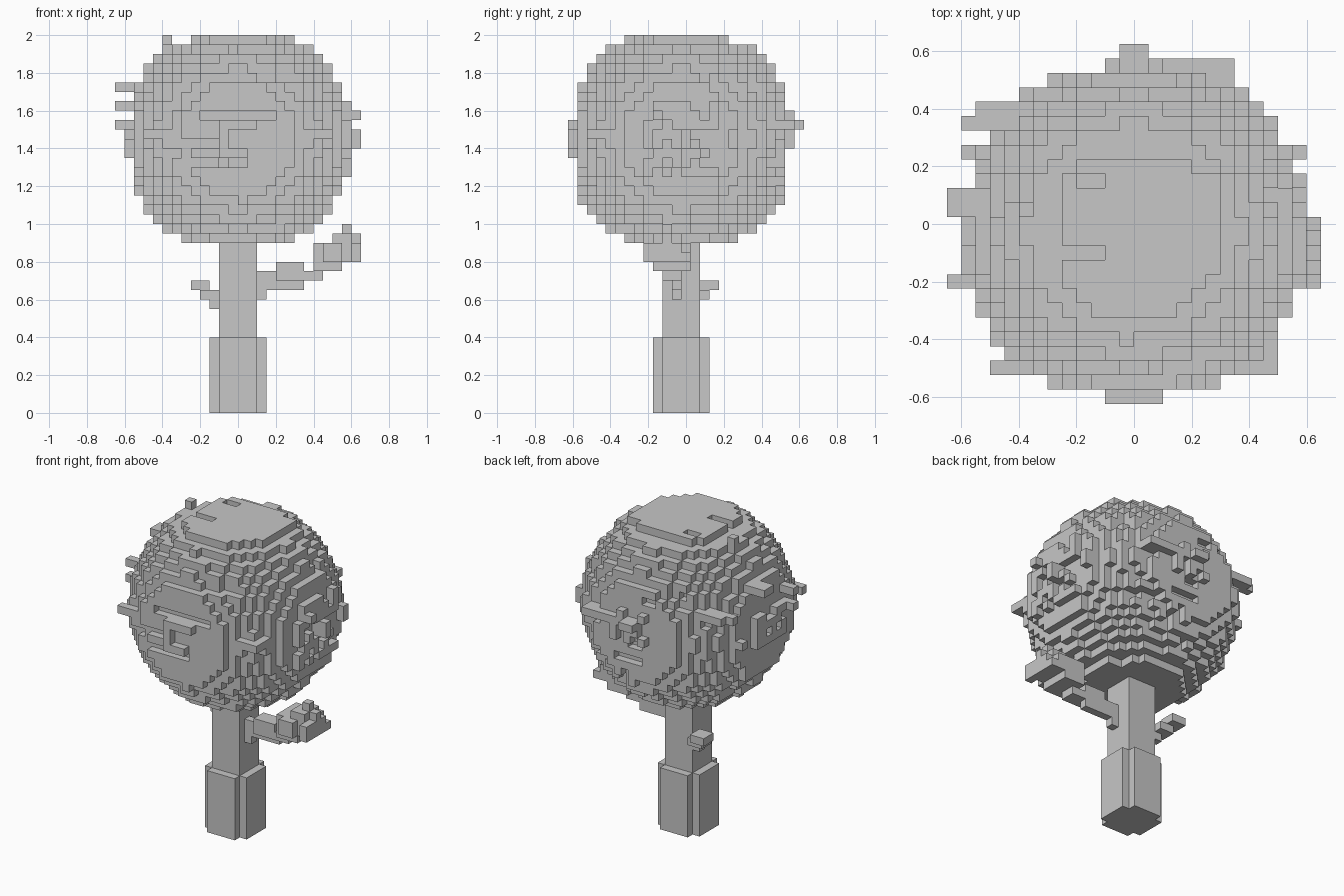
import bpy
import bmesh
import math
import random
from mathutils import Vector

random.seed(11)
U = 0.05  # edge of one cube

cube = bpy.data.objects.get("Cube")
if cube:
    bpy.data.objects.remove(cube, do_unlink=True)

GREY = (0.57, 0.57, 0.57, 1.0)
grey = bpy.data.materials.new("plain_grey")
grey.use_nodes = True
grey.diffuse_color = GREY
grey.node_tree.nodes["Principled BSDF"].inputs["Base Color"].default_value = GREY


def block(x0, x1, y0, y1, z0, z1, keep=1.0):
    """Set of cube cells filling a box, optionally thinned at random."""
    return {(x, y, z) for x in range(x0, x1) for y in range(y0, y1)
            for z in range(z0, z1) if random.random() < keep}


def build(name, cells):
    """Skin a set of cells with their outer faces, merging flat regions."""
    bm = bmesh.new()
    verts = {}

    def vert(p):
        key = tuple(p)
        if key not in verts:
            verts[key] = bm.verts.new((p[0] * U, (p[1] - 0.5) * U, p[2] * U))
        return verts[key]

    for cell in sorted(cells):
        for axis in range(3):
            for side in (0, 1):
                near = list(cell)
                near[axis] += 2 * side - 1
                if tuple(near) in cells:
                    continue
                a, b = (axis + 1) % 3, (axis + 2) % 3
                corners = []
                for da, db in ((0, 0), (1, 0), (1, 1), (0, 1)):
                    p = list(cell)
                    p[axis] += side
                    p[a] += da
                    p[b] += db
                    corners.append(vert(p))
                bm.faces.new(corners if side else corners[::-1])
    bmesh.ops.dissolve_limit(bm, angle_limit=math.radians(1),
                             verts=bm.verts[:], edges=bm.edges[:])
    mesh = bpy.data.meshes.new(name)
    bm.to_mesh(mesh)
    bm.free()
    mesh.materials.append(grey)
    obj = bpy.data.objects.new(name, mesh)
    bpy.context.collection.objects.link(obj)


# Trunk with a thicker cross-shaped foot
build("trunk_base", block(-3, 3, -2, 2, 0, 8) | block(-2, 2, -3, 3, 0, 8))
build("trunk", block(-2, 2, -2, 2, 8, 19))

# Large side branch with a lumpy leafy tip
build("left_branch",
      block(2, 3, -1, 0, 12, 14) | block(2, 7, -1, 0, 13, 15)
      | block(4, 7, -2, 0, 14, 16) | block(7, 9, -2, 0, 14, 15)
      | block(8, 11, -3, 1, 15, 16) | block(8, 12, -3, 1, 16, 18)
      | block(9, 11, -4, -2, 16, 18) | block(12, 13, -4, 0, 16, 18)
      | block(12, 13, 0, 1, 16, 17) | block(10, 12, -3, 0, 18, 19)
      | block(12, 13, -2, -1, 18, 19) | block(11, 12, -2, -1, 19, 20))

# Small stub growing from the back right corner
build("right_twig",
      block(-3, -2, 1, 2, 11, 13) | block(-4, -2, 1, 3, 12, 13)
      | block(-5, -3, 2, 4, 13, 14))

# Round canopy with a slightly ragged surface
centre = Vector((0, 0, 29))
canopy = set()
for c in block(-11, 11, -11, 11, 18, 40):
    d = (Vector(c) + Vector((0.5, 0.5, 0.5)) - centre).length
    chance = 1 if d < 11.75 else 0.97 if d < 12.12 else 0.05 if d < 12.4 else 0
    if random.random() < chance:
        canopy.add(c)

# Short horizontal grooves on the front and back
for i in range(12):
    x0, z = random.randint(-8, 5), random.randint(22, 35)
    for x in range(x0, x0 + random.randint(2, 4)):
        column = [y for y in range(-11, 11) if (x, y, z) in canopy]
        canopy.discard((x, max(column) if i % 2 else min(column), z))

# Slots sunk into the top and a groove across the front
canopy -= block(-4, -2, 3, 4, 39, 40) | block(-5, -2, -2, -1, 39, 40)
canopy -= block(-6, -5, -6, 5, 39, 40) | block(-4, 4, 5, 6, 39, 40)
canopy -= block(-4, 4, -11, -10, 31, 32)

# Raised patches on the four sides
canopy |= block(-2, 2, -12, -11, 30, 31) | block(-2, -1, -12, -11, 27, 31)
canopy |= block(-2, 1, -12, -11, 27, 28)
canopy |= block(-2, 3, 11, 12, 26, 32, 0.4)
canopy |= block(-12, -11, -3, 3, 27, 31, 0.8)
canopy |= block(11, 12, -4, 4, 25, 33, 0.5)

# Loose leaf tufts
canopy |= block(-13, -10, -4, -3, 30, 31) | block(-13, -10, -4, -3, 32, 33)
canopy |= block(-13, -9, 1, 3, 34, 35) | block(-12, -9, 7, 8, 32, 33)
canopy |= block(-12, -9, 5, 6, 28, 29) | block(-11, -8, 8, 9, 32, 33)
canopy |= block(-10, -7, -10, -9, 29, 30) | block(7, 10, -10, -8, 29, 30)
canopy |= block(1, 7, 10, 12, 30, 31) | block(-1, 1, 10, 13, 30, 31)
canopy |= block(11, 13, 0, 1, 28, 30) | block(11, 13, -3, -2, 31, 32)
canopy |= block(9, 12, 5, 6, 28, 30) | block(-8, -7, 1, 2, 39, 40)
build("canopy", canopy)
